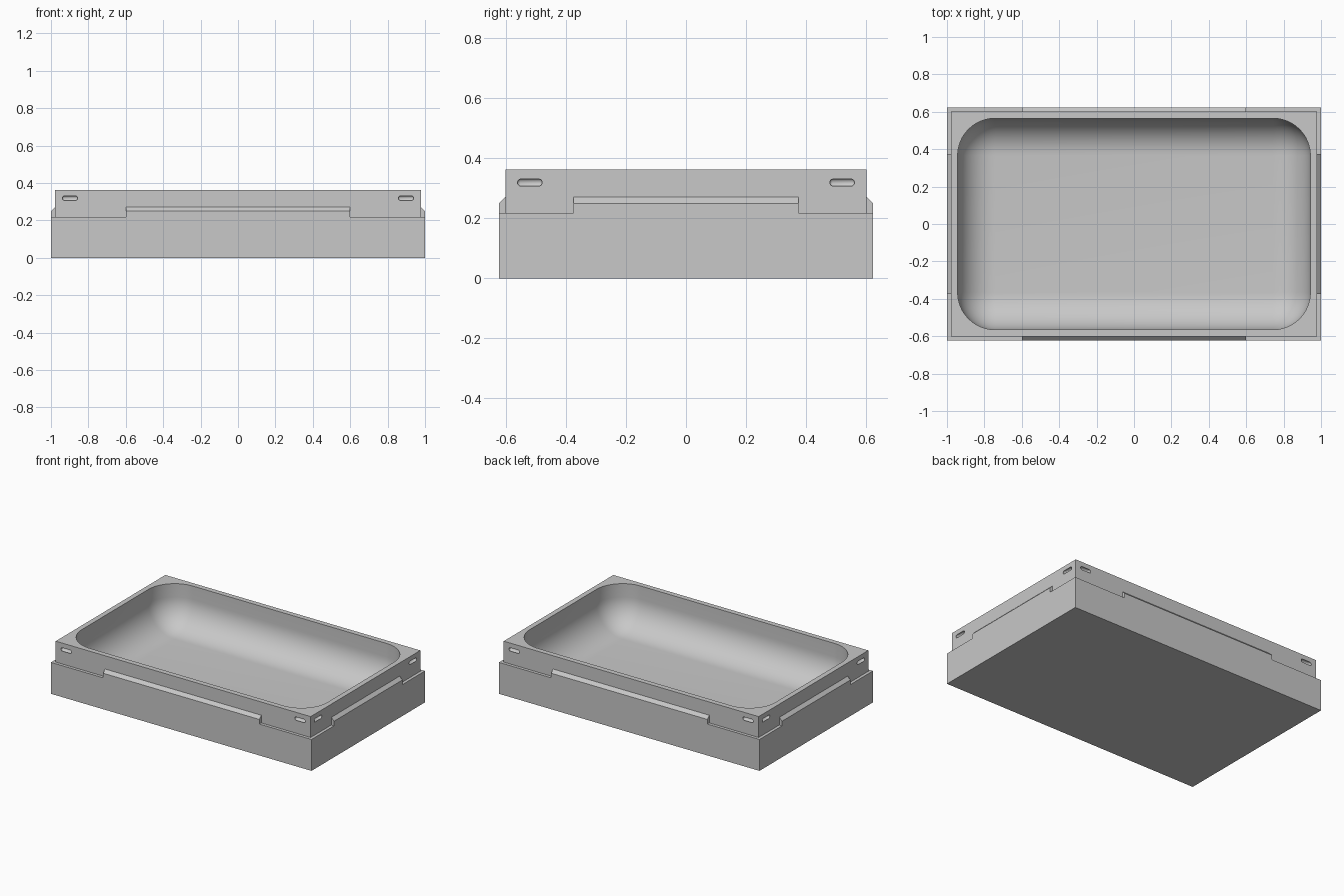
import bpy, bmesh
from math import copysign, pi
from mathutils import Matrix, Vector

if "Cube" in bpy.data.objects:
    bpy.data.objects.remove(bpy.data.objects["Cube"])

HX, HY = 1.0, 0.6225               # half size of the base
LEDGE_Z, RIM_Z, STEP = 0.218, 0.363, 0.03
RX, RY = HX - STEP, HY - STEP      # half size of the raised rim
FLOOR_Z, BASIN_R = 0.07, 0.2

grey = bpy.data.materials.new("plain grey")
grey.use_nodes = True
grey.diffuse_color = (0.58, 0.58, 0.58, 1)
grey.node_tree.nodes["Principled BSDF"].inputs["Base Color"].default_value = grey.diffuse_color


def finish(bm, name):
    bmesh.ops.recalc_face_normals(bm, faces=bm.faces)
    mesh = bpy.data.meshes.new(name)
    bm.to_mesh(mesh)
    bm.free()
    mesh.materials.append(grey)
    obj = bpy.data.objects.new(name, mesh)
    bpy.context.collection.objects.link(obj)
    return obj


def add_box(bm, hx, hy, z0, z1):
    size = Matrix.Diagonal((2 * hx, 2 * hy, z1 - z0, 1))
    bmesh.ops.create_cube(bm, size=1, matrix=Matrix.Translation((0, 0, (z0 + z1) / 2)) @ size)


def cut(target, cutter):
    mod = target.modifiers.new("cut", "BOOLEAN")
    mod.operation, mod.solver, mod.object = "DIFFERENCE", "EXACT", cutter
    bpy.context.view_layer.objects.active = target
    bpy.ops.object.modifier_apply(modifier=mod.name)
    bpy.data.objects.remove(cutter)


# Tray body: base block with a stepped-in rim
bm = bmesh.new()
add_box(bm, HX, HY, 0, LEDGE_Z)
top = max(bm.faces, key=lambda f: f.calc_center_median().z)
bmesh.ops.inset_region(bm, faces=[top], thickness=STEP)
raised = bmesh.ops.extrude_face_region(bm, geom=[top])["geom"]
bmesh.ops.translate(bm, verts=[v for v in raised if isinstance(v, bmesh.types.BMVert)],
                    vec=(0, 0, RIM_Z - LEDGE_Z))
if top.is_valid:
    bmesh.ops.delete(bm, geom=[top], context="FACES_ONLY")
body = finish(bm, "tray_body")

# Basin: a fully rounded block, sunk into the body
bm = bmesh.new()
add_box(bm, 0.943, 0.565, FLOOR_Z, FLOOR_Z + 1)
bmesh.ops.bevel(bm, geom=bm.edges[:], offset=BASIN_R, segments=16, profile=0.5, affect="EDGES")
cut(body, finish(bm, "basin_cutter"))

# Slots: two capsule grooves at the ends of each rim side
bm = bmesh.new()
for side in (-1, 1):
    for end in (-1, 1):
        for place, turn in (((end * 0.898, side * RY), 0), ((side * RX, end * 0.52), pi / 2)):
            verts = bmesh.ops.create_uvsphere(bm, u_segments=16, v_segments=9, radius=0.015,
                                              matrix=Matrix.Rotation(pi / 2, 4, "Y"))["verts"]
            for v in verts:
                v.co.x += copysign(0.029, v.co.x)
            move = Matrix.Translation((*place, 0.319)) @ Matrix.Rotation(turn, 4, "Z")
            bmesh.ops.transform(bm, matrix=move, verts=verts)
cut(body, finish(bm, "slot_cutter"))


# Sills: sloped strips on the ledge against each side of the rim
def sill(name, half_length, inner, turn):
    profile = ((0, LEDGE_Z), (STEP, LEDGE_Z), (STEP, 0.25), (0, 0.28))
    bm = bmesh.new()
    face = bm.faces.new([bm.verts.new((-half_length, -inner - d, z)) for d, z in profile])
    geom = bmesh.ops.extrude_face_region(bm, geom=[face])["geom"]
    bmesh.ops.translate(bm, verts=[v for v in geom if isinstance(v, bmesh.types.BMVert)],
                        vec=Vector((2 * half_length, 0, 0)))
    bm.transform(Matrix.Rotation(turn, 4, "Z"))
    return finish(bm, name)


sill("front_sill", 0.6, RY, 0)
sill("left_sill", 0.375, RX, pi / 2)
sill("back_sill", 0.6, RY, pi)
sill("right_sill", 0.375, RX, -pi / 2)

# Smooth basin and grooves, crisp edges elsewhere
bpy.ops.object.select_all(action="DESELECT")
body.select_set(True)
bpy.context.view_layer.objects.active = body
bpy.ops.object.shade_smooth_by_angle(angle=pi / 6)
